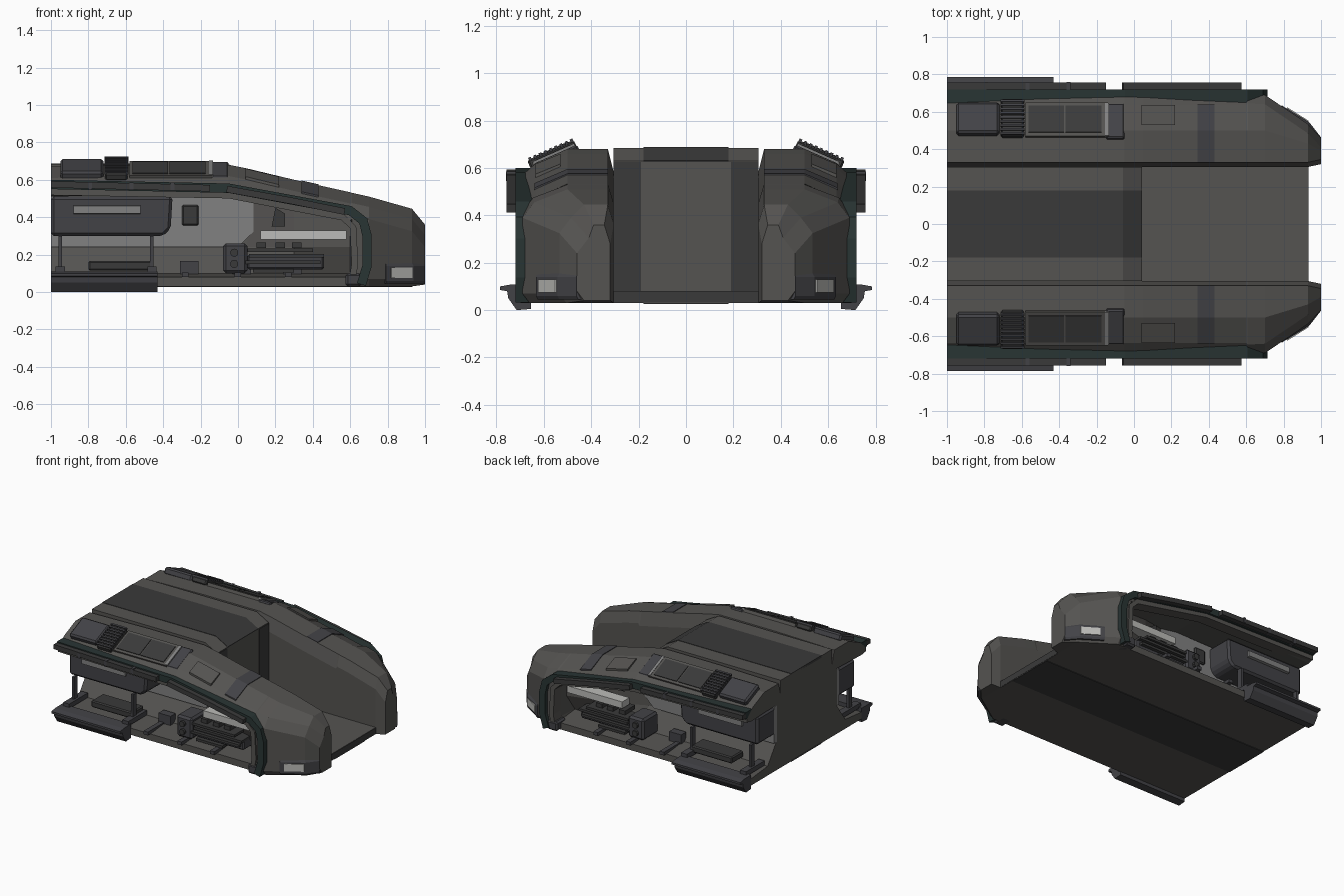
import bpy, bmesh, math
from mathutils import Vector, Matrix

if "Cube" in bpy.data.objects:
    bpy.data.objects.remove(bpy.data.objects["Cube"])

def mat(name, r, g, b):
    m = bpy.data.materials.new(name)
    m.diffuse_color = (r, g, b, 1)
    m.use_nodes = True
    m.node_tree.nodes["Principled BSDF"].inputs["Base Color"].default_value = m.diffuse_color
    return m

HULL = mat("hull_grey", .09, .087, .082)
DARK = mat("dark_grey", .042, .042, .042)
GREEN = mat("dark_green", .022, .035, .034)
STEEL = mat("steel", .055, .055, .062)
WALL = mat("wall_grey", .22, .22, .22)
LIGHT = mat("light_panel", .5, .5, .48)

def finish(name, bm, m, mirror=True, bevel=0):
    bmesh.ops.recalc_face_normals(bm, faces=bm.faces)
    me = bpy.data.meshes.new(name)
    bm.to_mesh(me)
    bm.free()
    ob = bpy.data.objects.new(name, me)
    bpy.context.collection.objects.link(ob)
    me.materials.append(m)
    if bevel:
        b = ob.modifiers.new("bevel", 'BEVEL')
        b.width, b.segments = bevel, 1
    if mirror:
        mm = ob.modifiers.new("mirror", 'MIRROR')
        mm.use_axis = (False, True, False)
    return ob

def loft(name, rings, m, **kw):
    bm = bmesh.new()
    vs = [[bm.verts.new(p) for p in r] for r in rings]
    n = len(rings[0])
    for a, b in zip(vs, vs[1:]):
        for i in range(n):
            bm.faces.new((a[i], a[(i + 1) % n], b[(i + 1) % n], b[i]))
    bm.faces.new(vs[0])
    bm.faces.new(vs[-1])
    return finish(name, bm, m, **kw)

def side_plate(name, pts, y0, y1, m, **kw):
    return loft(name, [[(x, y, z) for x, z in pts] for y in (y0, y1)], m, **kw)

def long_bar(name, pts, x0, x1, m, **kw):
    return loft(name, [[(x, y, z) for y, z in pts] for x in (x0, x1)], m, **kw)

def box(name, x, y, z, m, **kw):
    return side_plate(name, [(x[0], z[0]), (x[1], z[0]), (x[1], z[1]), (x[0], z[1])], y[0], y[1], m, **kw)

def band(name, path, w, y0, y1, m, **kw):
    # strip of width w along an xz path
    p = [Vector(q) for q in path]
    out, inn = [], []
    for i, q in enumerate(p):
        d = (p[min(i + 1, len(p) - 1)] - p[max(i - 1, 0)]).normalized()
        nrm = Vector((-d.y, d.x)) * w / 2
        out.append(tuple(q + nrm))
        inn.append(tuple(q - nrm))
    rings = [[(max(a[0], -1), y0, a[1]), (max(a[0], -1), y1, a[1]), (max(b[0], -1), y1, b[1]), (max(b[0], -1), y0, b[1])]
             for a, b in zip(out, inn)]
    return loft(name, rings, m, **kw)

def roof_part(name, x, u, h, m, **kw):
    # box lying on the sloped roof shoulder: u along the slope, h above it
    o = Vector((.48, .67))
    d = Vector((.17, -.075)).normalized()
    n = Vector((-d.y, d.x))
    pts = [tuple(o + d * a + n * b) for a, b in ((u[0], h[0]), (u[1], h[0]), (u[1], h[1]), (u[0], h[1]))]
    return long_bar(name, pts, x[0], x[1], m, **kw)

# central hull: floor deck and closed cargo body
box("floor_deck", (-1, .93), (-.305, .305), (.03, .08), HULL, mirror=False)
box("floor_underside", (-1, .93), (-.18, .18), (.026, .04), DARK, mirror=False)
body = [(-1, .08), (.04, .08), (.04, .63), (-.06, .685), (-1, .685)]
side_plate("cargo_body_middle", body, -.185, .185, HULL, mirror=False)
side_plate("cargo_body_side", body, .185, .305, HULL)
side_plate("roof_panel", [(-1, .67), (.035, .61), (.042, .632), (-.06, .688), (-1, .688)], -.18, .18, DARK, mirror=False)
box("front_side_panel", (.036, .044), (.19, .305), (.08, .625), DARK)
box("deck_front_lip", (.92, .932), (-.305, .305), (.032, .078), DARK, mirror=False)

# side pods: C section along the recess, closed section in the nose
def recess_ring(x, zt, wall=.36):
    zr = zt - .15
    return [(x, *p) for p in ((.305, .03), (.66, .03), (.66, .08), (.46, .10), (wall, .24), (wall, zr), (.66, zr - .01),
            (.70, zr), (.69, zt - .11), (.635, zt - .06), (.50, zt), (.33, zt), (.305, zt - .10))]

def nose_ring(x, zt, yo, sh, yi=.305, zb=.03):
    h = zt - .12
    return [(x, *p) for p in ((yi, zb), (yo - .03, zb), (yo, zb + .04), (yo, zb + .08), (yo, .24), (yo, h - .06), (yo, h - .04),
            (yo, h - .02), (yo, h), (yo - .05, zt - .055), (sh, zt), (yi + .025, zt), (yi, zt - .08))]

loft("side_pod", [recess_ring(-1, .67), recess_ring(-.5, .68), recess_ring(-.05, .68), recess_ring(.05, .66, .37),
                  recess_ring(.3, .60, .48), recess_ring(.60, .533, .56), nose_ring(.61, .53, .695, .50),
                  nose_ring(.70, .51, .69, .50), nose_ring(.93, .445, .535, .43),
                  nose_ring(1.0, .36, .46, .39, .32, .04)], HULL)

# dark frame hoop round the recess with lower foot and inner lip
band("frame_hoop", [(-1, .575), (-.05, .555), (.30, .49), (.60, .435), (.67, .38), (.69, .30), (.69, .14), (.66, .04)],
     .05, .64, .72, GREEN)
band("frame_inner_lip", [(-1, .535), (-.05, .518), (.30, .45), (.56, .40), (.615, .345), (.625, .15), (.61, .06)],
     .035, .62, .705, HULL)
box("frame_foot", (.575, .66), (.60, .71), (.03, .10), STEEL, bevel=.012)
band("rear_outer_rail", [(-1, .575), (-.15, .555)], .035, .715, .757, DARK)
band("front_outer_rail", [(-.06, .55), (.30, .485), (.57, .43)], .035, .715, .757, DARK)
for i, x in enumerate((-.8, -.58, -.36)):
    box(f"rail_clip_{i}", (x, x + .02), (.70, .76), (.545, .585), STEEL)

# light recess wall and windows
side_plate("recess_wall_panel", [(-1, .24), (0, .24), (.22, .46), (.1, .50), (-.05, .525), (-1, .515)], .35, .385, WALL)
box("rear_wall_window", (-.30, -.21), (.37, .40), (.355, .465), DARK, bevel=.008)
side_plate("front_wall_window", [(.18, .35), (.25, .35), (.25, .42), (.20, .45)], .42, .475, DARK)
side_plate("rear_cabin", [(-1, .30), (-.40, .30), (-.36, .34), (-.35, .51), (-1, .51)], .37, .58, STEEL, bevel=.015)
long_bar("cabin_handle", [(.57, .415), (.60, .42), (.60, .46), (.57, .465)], -.88, -.52, WALL)
box("light_strip", (.12, .58), (.50, .585), (.28, .33), LIGHT)

# machinery cluster inside the front recess
box("machine_head", (-.08, .05), (.44, .62), (.10, .26), STEEL, bevel=.015)
for i, z in enumerate((.15, .21)):
    bm = bmesh.new()
    bmesh.ops.create_cone(bm, cap_ends=True, segments=10, radius1=.022, radius2=.022, depth=.03,
                          matrix=Matrix.Translation((-.02, .625, z)) @ Matrix.Rotation(math.pi / 2, 4, 'X'))
    finish(f"machine_port_{i}", bm, DARK)
box("machine_body", (.05, .46), (.46, .59), (.12, .20), STEEL, bevel=.01)
for i, (x0, x1, z) in enumerate(((.05, .40, .215), (.06, .46, .185), (.04, .44, .15), (.08, .30, .105))):
    box(f"machine_pipe_{i}", (x0, x1), (.50, .615), (z, z + .018), DARK)
for i, x in enumerate((.10, .20, .29)):
    box(f"machine_cap_{i}", (x, x + .05), (.46, .58), (.235, .265), DARK)

# boarding step with struts and small brackets
long_bar("boarding_step", [(.655, .005), (.715, 0), (.75, .05), (.755, .08), (.785, .085), (.785, .1), (.74, .108), (.655, .11)],
         -1, -.43, STEEL)
for i, x in enumerate((-.96, -.47)):
    box(f"step_strut_{i}", (x, x + .018), (.56, .60), (.10, .30), STEEL)
    box(f"step_arm_{i}", (x - .015, x + .035), (.46, .68), (.10, .135), STEEL)
box("step_actuator", (-.80, -.46), (.46, .60), (.115, .165), DARK, bevel=.008)
for i, x in enumerate((-.30, -.02, .25)):
    box(f"floor_bracket_{i}", (x, x + .035), (.46, .69), (.08, .105), STEEL)
    box(f"bracket_head_{i}", (x - .01, x + .09), (.44, .50), (.09, .165), STEEL)

# roof shoulder equipment
roof_part("skylight_frame", (-.58, -.14), (-.02, .175), (-.01, .025), HULL)
for i, x in enumerate((-.565, -.365)):
    roof_part(f"skylight_pane_{i}", (x, x + .19), (0, .155), (.02, .03), DARK)
roof_part("roof_locker", (-.95, -.72), (-.01, .17), (-.01, .045), STEEL, bevel=.012)
roof_part("roof_unit", (-.71, -.59), (-.025, .19), (0, .042), DARK, bevel=.008)
for i in range(9):
    roof_part(f"roof_unit_fin_{i}", (-.715, -.585), (-.022 + i * .024, -.010 + i * .024), (.035, .05), STEEL)
roof_part("roof_bracket", (-.15, -.05), (-.03, .175), (-.01, .018), STEEL, bevel=.008)
roof_part("roof_bracket_tube", (-.155, -.135), (-.02, .17), (.015, .028), WALL)

# front roof hatch and nose trim
loft("roof_hatch", [[(x, .53, z - .015), (x, .635, z - .058), (x, .635, z - .043), (x, .53, z)]
                    for x, z in ((.04, .66), (.22, .617))], HULL)
loft("nose_seam", [[(x, .33, z - .03), (x, .50, z - .03), (x, .64, z - .09), (x, .64, z - .055), (x, .50, z + .005), (x, .33, z + .005)]
                   for x, z in ((.34, .591), (.43, .571))], STEEL)

# nose lamp housing following the slanted nose side
def lamp_ring(z, g):
    return [(.77, .60, z), (.94, .50, z), (.99, .43, z), (1.0, .455 + g, z), (.93 + g, .535 + g, z), (.79, .626 + g, z)]
loft("nose_lamp", [lamp_ring(.045, 0), lamp_ring(.06, .008), lamp_ring(.14, .008), lamp_ring(.155, 0)], STEEL)
loft("nose_lamp_lens", [[(.81, .60, z), (.93, .51, z), (.933, .552, z), (.82, .624, z)] for z in (.075, .13)], LIGHT)
